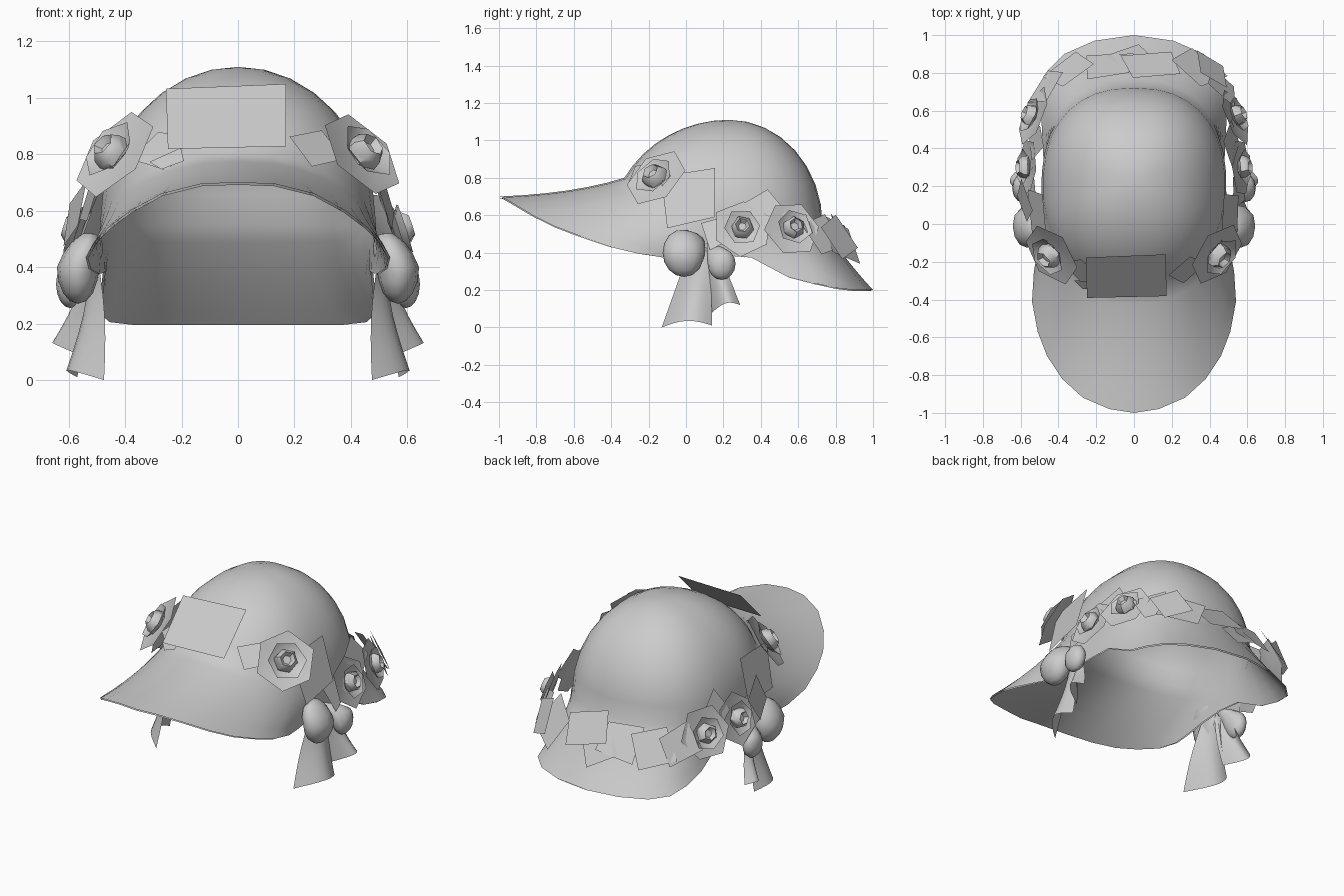
import bpy, bmesh, math, random
from mathutils import Vector, Matrix

if "Cube" in bpy.data.objects:
    bpy.data.objects.remove(bpy.data.objects["Cube"])

random.seed(4)
cloth = bpy.data.materials.new("pale_grey")
cloth.diffuse_color = (0.6, 0.6, 0.6, 1)
cloth.use_nodes = True
cloth.node_tree.nodes["Principled BSDF"].inputs["Base Color"].default_value = cloth.diffuse_color


def make(name, verts, faces, smooth=None):
    me = bpy.data.meshes.new(name)
    me.from_pydata([tuple(v) for v in verts], [], faces)
    me.materials.append(cloth)
    ob = bpy.data.objects.new(name, me)
    bpy.context.collection.objects.link(ob)
    if smooth:
        bpy.ops.object.select_all(action='DESELECT')
        ob.select_set(True)
        bpy.context.view_layer.objects.active = ob
        bpy.ops.object.shade_smooth_by_angle(angle=math.radians(smooth))
    return ob


def frame(loc, normal, spin=0):
    q = Vector(normal).normalized().to_track_quat('Z', 'Y')
    return Matrix.Translation(loc) @ q.to_matrix().to_4x4() @ Matrix.Rotation(spin, 4, 'Z')


def spow(v, e):
    return math.copysign(abs(v) ** e, v)


# Bonnet: half of the rim from front to back, lofted up to the crown
RIM = [(0, -1, .70), (.13, -.98, .695), (.27, -.92, .66), (.38, -.82, .60), (.46, -.70, .54),
       (.51, -.57, .49), (.54, -.41, .435), (.53, -.25, .395), (.50, -.13, .375), (.48, .05, .38),
       (.475, .2, .385), (.48, .35, .375), (.49, .55, .27), (.49, .69, .235), (.46, .81, .21),
       (.37, .90, .20), (.21, .97, .2), (0, 1, .2)]
APEX = Vector((0, .23, 1.11))
n = len(RIM)


def rib(i):
    a = math.radians(-90 + 180 * i / (n - 1))
    c, s = math.cos(a), math.sin(a)
    c = 0 if i in (0, n - 1) else c
    front = max(0, -s)
    base = Vector((.49 * spow(c, .85), .2 + .53 * spow(s, .85), .55 + .25 * front ** 1.3))
    rim = Vector(RIM[i])
    T = math.radians(90 - 30 * front ** 2)
    pts = []
    for k in range(1, 9):
        t = T * k / 8
        f, d = math.sin(t) / math.sin(T), (1 - math.cos(t)) / (1 - math.cos(T))
        pts.append(Vector((base.x * f, APEX.y + (base.y - APEX.y) * f, APEX.z + (base.z - APEX.z) * d)))
    ctrl = base.lerp(rim, .4)
    ctrl.z = base.z + (rim.z - base.z) * (.5 + .35 * front ** 2)
    for k in range(1, 7):
        t = k / 6
        pts.append(base * (1 - t) ** 2 + ctrl * 2 * t * (1 - t) + rim * t * t)
    return pts


ribs = [rib(i) for i in range(n)]
ribs += [[Vector((-p.x, p.y, p.z)) for p in r] for r in ribs[-2:0:-1]]
m, rows = len(ribs), len(ribs[0])
verts = [APEX] + [p for r in ribs for p in r]
faces = []
for i in range(m):
    a, b = 1 + i * rows, 1 + (i + 1) % m * rows
    faces.append((0, a, b))
    faces += [(a + k, a + k + 1, b + k + 1, b + k) for k in range(rows - 1)]
bonnet = make("bonnet", verts, faces, 60)
mod = bonnet.modifiers.new("lining", 'SOLIDIFY')
mod.thickness, mod.offset, mod.use_rim = .008, -1, False


# Rose: flat outer petals, a shallow cup and a hollow bud
def rose(name, loc, normal, r, spin):
    M = frame(loc, normal, spin)
    verts, faces = [], []
    for prof, sides in ((((1, 0), (.4, -.1)), 6), (((.62, .17), (.36, .0)), 6),
                        (((.38, .0), (.36, .2), (.24, .34), (.14, .2)), 6)):
        o = len(verts)
        for rad, z in prof:
            for k in range(sides):
                a = math.tau * k / sides + prof[0][0]
                w = r * rad * random.uniform(.94, 1.06)
                verts.append(M @ Vector((w * math.cos(a), w * math.sin(a), r * z)))
        for j in range(len(prof) - 1):
            for k in range(sides):
                a, b = o + j * sides + k, o + j * sides + (k + 1) % sides
                faces.append((a, b, b + sides, a + sides))
        faces.append(tuple(o + (len(prof) - 1) * sides + k for k in range(sides)))
    make(name, verts, faces, 50)


# Leaf: flat, slightly irregular four-cornered plate
def leaf(name, loc, normal, w, h, spin=0, skew=.02):
    M = frame(loc, normal, spin)
    verts = [M @ Vector((x * w / 2 + random.uniform(-skew, skew), y * h / 2 + random.uniform(-skew, skew), 0))
             for x, y in ((-1, -1), (1, -1), (1, 1), (-1, 1))]
    make(name, verts, [(0, 1, 2, 3)])


# Ribbon tail: a folded strip flaring from a top edge to a bottom edge
def tail(name, side, t0, t1, b0, b1, bulge):
    verts, faces = [], []
    N, K = 8, 6
    for j in range(K + 1):
        v = j / K
        for i in range(N + 1):
            u = i / N
            p = Vector(t0).lerp(Vector(t1), u).lerp(Vector(b0).lerp(Vector(b1), u), v)
            p.x += bulge * math.sin(u * math.pi) * v - .015 * math.sin(v * math.pi)
            p.z += .03 * math.sin(u * math.pi) * v
            verts.append((p.x * side, p.y, p.z))
    for j in range(K):
        for i in range(N):
            a = j * (N + 1) + i
            faces.append((a, a + 1, a + N + 2, a + N + 1))
    make(name, verts, faces, 50)


# Bow loop: puffed teardrop narrowing toward the knot
def loop(name, side, loc, size, knot):
    bm = bmesh.new()
    bmesh.ops.create_uvsphere(bm, u_segments=12, v_segments=8, radius=1)
    loc, knot = Vector(loc), Vector(knot)
    for v in bm.verts:
        p = Vector([c * d for c, d in zip(v.co, size)]) + loc
        pull = max(0, v.co.dot((knot - loc).normalized())) ** 2
        p = p.lerp(knot, pull * .75)
        p.x -= .35 * max(0, p.z - .40)          # upper part leans inward
        v.co = (p.x * side, p.y, p.z)
    bmesh.ops.recalc_face_normals(bm, faces=bm.faces)
    vs, fs = [v.co.copy() for v in bm.verts], [tuple(v.index for v in f.verts) for f in bm.faces]
    bm.free()
    make(name, vs, fs, 60)


for s, tag in ((1, "right"), (-1, "left")):
    # roses along the temple and ear
    rose("front_rose_" + tag, (.44 * s, -.16, .80), (.65 * s, -.50, .57), .185, .3 * s)
    rose("ear_rose_" + tag, (.565 * s, .30, .53), (.93 * s, .05, .3), .16, .5)
    rose("nape_rose_" + tag, (.535 * s, .57, .53), (.88 * s, .35, .33), .16, .1)
    # leaves between the roses
    leaf("temple_leaf_" + tag, (.51 * s, .02, .69), (.95 * s, -.1, .28), .27, .27, .12 * s)
    leaf("ear_leaf_" + tag, (.52 * s, .43, .62), (.9 * s, .1, .35), .15, .18, .6)
    leaf("low_leaf_" + tag, (.55 * s, .17, .52), (.93 * s, -.05, .35), .18, .16, .3)
    leaf("side_back_leaf_" + tag, (.47 * s, .73, .49), (.7 * s, .6, .4), .2, .18, .4)
    leaf("back_leaf_" + tag, (.34 * s, .82, .48), (.42 * s, .75, .5), .22, .22, -.3 * s)
    leaf("brow_leaf_" + tag, (.27 * s, -.25, .82), (.45 * s, -.65, .6), .16, .13, .3 * s)
    # side bow
    knot = (.50, .10, .47)
    loop("front_bow_loop_" + tag, s, (.567, -.01, .40), (.075, .115, .13), knot)
    loop("rear_bow_loop_" + tag, s, (.595, .19, .34), (.05, .075, .085), knot)
    tail("long_tail_" + tag, s, (.50, .03, .45), (.53, .13, .42), (.475, -.13, .0), (.57, .14, .01), .08)
    tail("short_tail_" + tag, s, (.52, .09, .42), (.55, .18, .40), (.54, .14, .08), (.61, .29, .12), .08)

# Front plate, rear leaves and loose scraps
leaf("front_plate", (-.03, -.28, .93), (0, -.71, .71), .43, .31, 0, .015)
leaf("front_scrap", (-.24, -.33, .775), (-.3, -.7, .65), .11, .06, .6)
leaf("rear_leaf_wide", (.1, .85, .49), (.1, .8, .6), .28, .2, .3)
leaf("rear_leaf_mid", (-.13, .84, .48), (-.1, .8, .55), .22, .2, -.1)
leaf("rear_leaf_low", (-.02, .89, .41), (0, .8, .5), .2, .14, .5)
leaf("rear_leaf_right", (.42, .82, .47), (.6, .7, .4), .17, .22, .4)
leaf("left_ear_leaf", (-.58, .12, .59), (-.9, -.2, .25), .2, .18, .4)
